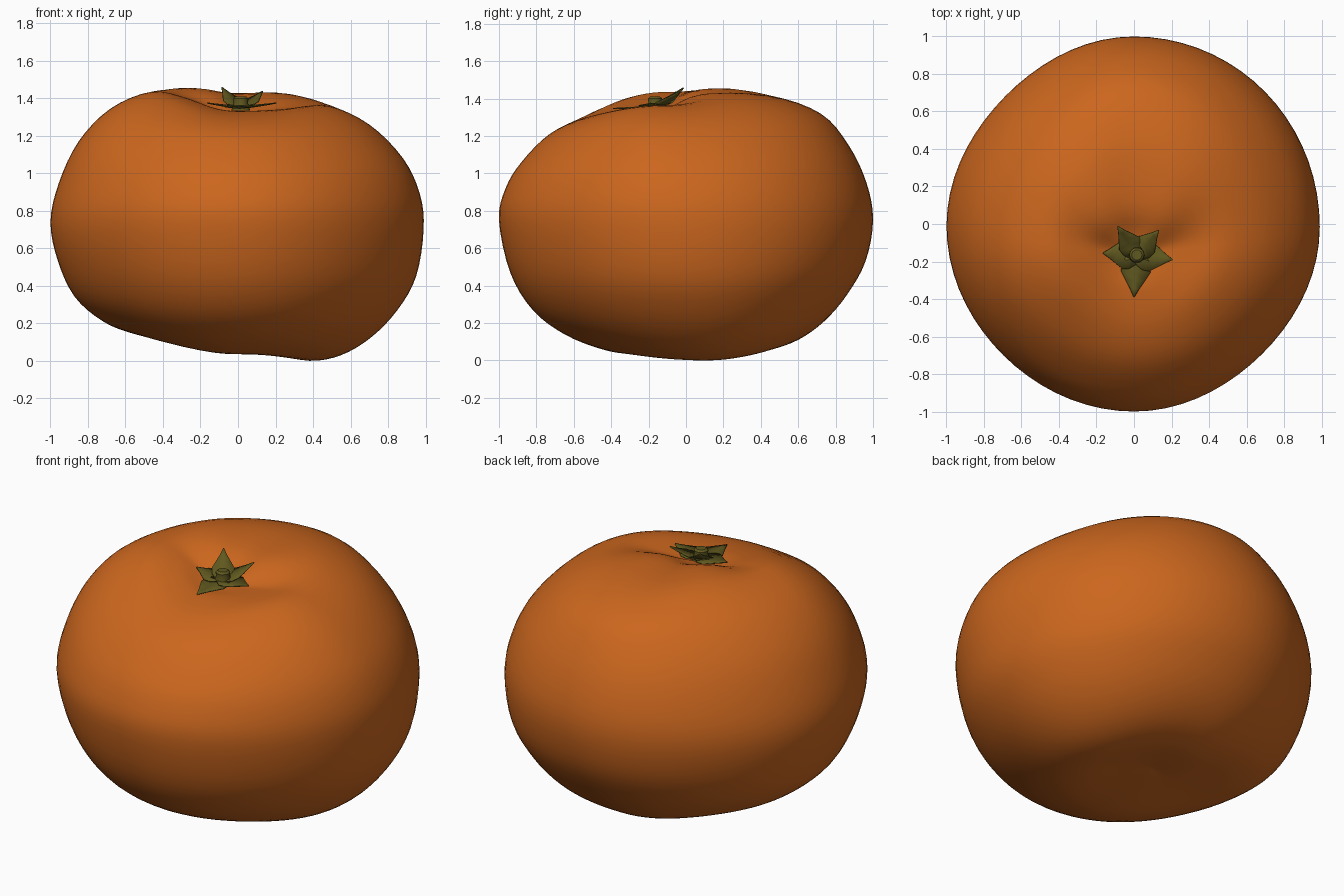
import bpy, math
from mathutils import Vector

if "Cube" in bpy.data.objects:
    bpy.data.objects.remove(bpy.data.objects["Cube"])


def material(name, rgb):
    m = bpy.data.materials.new(name)
    m.diffuse_color = (*rgb, 1)
    m.use_nodes = True
    m.node_tree.nodes["Principled BSDF"].inputs["Base Color"].default_value = m.diffuse_color
    return m


skin = material("orange skin", (0.60, 0.134, 0.013))
leaf = material("dull green", (0.118, 0.100, 0.014))


def make(name, verts, faces, mat, angle=60):
    me = bpy.data.meshes.new(name)
    me.from_pydata(verts, [], faces)
    me.materials.append(mat)
    ob = bpy.data.objects.new(name, me)
    bpy.context.collection.objects.link(ob)
    bpy.ops.object.select_all(action='DESELECT')
    ob.select_set(True)
    bpy.context.view_layer.objects.active = ob
    bpy.ops.object.shade_smooth_by_angle(angle=math.radians(angle))
    return ob


def spline(rows, t):
    # Catmull-Rom through rows of numbers
    i = min(int(t), len(rows) - 2)
    f = t - i
    a, b, c, d = (rows[max(0, min(len(rows) - 1, i + k))] for k in (-1, 0, 1, 2))
    return [0.5 * (2 * q + (r - p) * f + (2 * p - 5 * q + 4 * r - s) * f * f
                   + (3 * q - p - 3 * r + s) * f ** 3) for p, q, r, s in zip(a, b, c, d)]


# Four meridians, bottom dimple to top dimple: left x,z  right x,z  front y,z  back y,z
PROFILE = [
    (0, .065, 0, .065, .15, .065, .15, .065),
    (-.18, .07, .18, .04, 0, .05, .30, .055),
    (-.38, .11, .38, 0, -.28, .035, .45, .06),
    (-.56, .145, .55, .03, -.45, .06, .60, .11),
    (-.72, .21, .71, .125, -.65, .14, .74, .21),
    (-.87, .34, .85, .27, -.82, .27, .86, .35),
    (-.96, .53, .95, .45, -.94, .47, .96, .53),
    (-1.0, .74, .99, .70, -1.0, .75, 1.0, .75),
    (-.955, .95, .97, .89, -.965, .92, .965, .95),
    (-.85, 1.17, .88, 1.08, -.88, 1.06, .87, 1.15),
    (-.68, 1.345, .70, 1.26, -.73, 1.21, .72, 1.32),
    (-.46, 1.435, .48, 1.36, -.55, 1.295, .45, 1.415),
    (-.27, 1.40, .27, 1.345, -.36, 1.33, .12, 1.42),
    (-.12, 1.34, .12, 1.33, -.25, 1.325, -.05, 1.36),
    (0, 1.325, 0, 1.325, -.17, 1.325, -.17, 1.325),
]
N, SUB = 72, 4
last = len(PROFILE) - 1


def ring_point(t, th):
    xl, zl, xr, zr, yf, zf, yb, zb = spline(PROFILE, t)
    cy = 0.15 - 0.32 * t / last
    c, s = math.cos(th), math.sin(th)
    diag = math.sin(2 * th) ** 2
    # each diagonal is flattened by its own amount
    flat = (0 if s > 0 else .025) if c > 0 else (.03 if s > 0 else .014)
    pinch = 1 - flat * diag
    x = pinch * c * (xr if c > 0 else -xl)
    y = cy + pinch * s * (yb - cy if s > 0 else cy - yf)
    z = c * c * (zr if c > 0 else zl) + s * s * (zb if s > 0 else zf)
    # raised shoulders behind the dimple
    if s > 0:
        z += .032 * diag * max(0, 1 - abs(t - 11.8) / 2.2)
    return (x, y, z)


# Fruit body
verts = [(0, .15, .065)]
rings = last * SUB - 1
for i in range(1, rings + 1):
    verts += [ring_point(i / SUB, 2 * math.pi * j / N) for j in range(N)]
verts.append((0, -.17, 1.325))
faces = []
for j in range(N):
    k = (j + 1) % N
    faces.append((0, 1 + k, 1 + j))
    for i in range(rings - 1):
        a, b = 1 + i * N, 1 + (i + 1) * N
        faces.append((a + j, a + k, b + k, b + j))
    top = 1 + (rings - 1) * N
    faces.append((top + j, top + k, len(verts) - 1))
make("fruit_body", verts, faces, skin)

# Calyx: five pointed sepals curling out of the dimple (tip, width scale)
hub = Vector((0.015, -0.165, 1.35))
SEPALS = [((0, -.39, 1.35), 1), ((.205, -.19, 1.378), 1), ((.13, -.035, 1.44), .8),
          ((-.085, -.015, 1.46), .8), ((-.165, -.155, 1.378), 1)]
for n, (tip, scale) in enumerate(SEPALS):
    d = Vector(tip) - hub
    side = Vector((-d.y, d.x, 0)).normalized()
    verts, faces = [], []
    widths = [.05, .075, .078, .052, .025, .002]
    for i, w in enumerate(widths):
        f = i / (len(widths) - 1)
        p = hub + Vector((d.x * f, d.y * f, d.z * f ** 1.3))
        for u in (-1, 0, 1):
            verts.append(p + side * w * scale * u + Vector((0, 0, 0.012 * abs(u) * (1 - f))))
    for i in range(len(widths) - 1):
        for u in (0, 1):
            a = i * 3 + u
            faces.append((a, a + 3, a + 4, a + 1))
    ob = make("sepal_%d" % (n + 1), verts, faces, leaf, 30)
    mod = ob.modifiers.new("thickness", 'SOLIDIFY')
    mod.thickness = 0.006

# Short stem stub, leaning slightly
levels = [(0, .05), (.04, .038), (.065, .04), (.075, .028)]
S = 10
verts = [(hub.x + r * math.cos(2 * math.pi * j / S),
          hub.y + r * math.sin(2 * math.pi * j / S), 1.335 + h)
         for h, r in levels for j in range(S)]
faces = [(i * S + j, i * S + (j + 1) % S, (i + 1) * S + (j + 1) % S, (i + 1) * S + j)
         for i in range(len(levels) - 1) for j in range(S)]
faces.append(tuple(range((len(levels) - 1) * S, len(levels) * S)))
make("stem_stub", verts, faces, leaf, 40)
